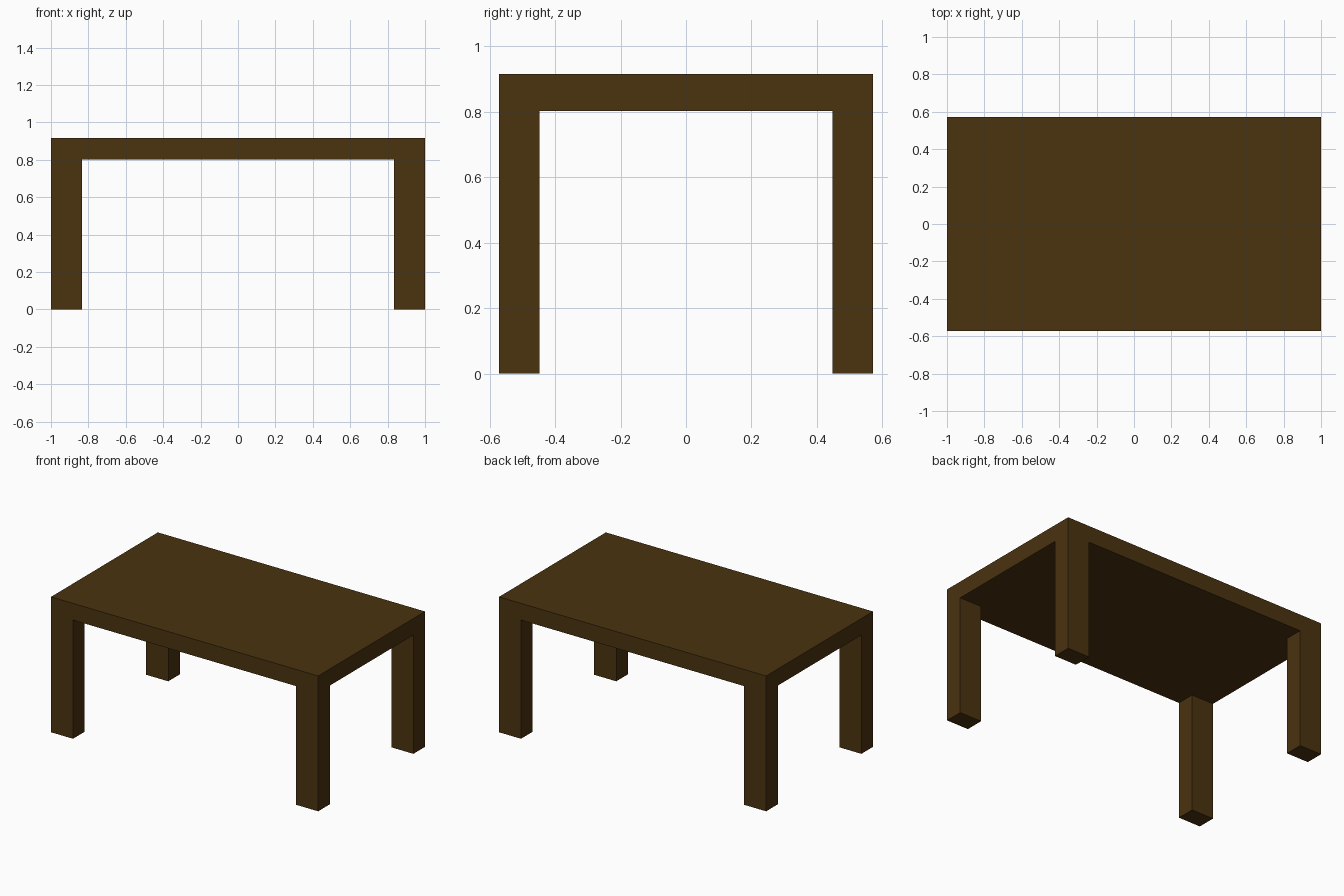
import bpy

if "Cube" in bpy.data.objects:
    bpy.data.objects.remove(bpy.data.objects["Cube"])

HX, HY = 1.0, 0.571        # half length and half depth
TOP, UNDER = 0.916, 0.803  # tabletop upper and lower heights
LX, LY = 0.165, 0.124      # leg cross-section

wood = bpy.data.materials.new("dark_wood")
wood.diffuse_color = (0.069, 0.033, 0.005, 1)
wood.use_nodes = True
wood.node_tree.nodes["Principled BSDF"].inputs["Base Color"].default_value = wood.diffuse_color


def box(name, lo, hi):
    """Box spanning two opposite corners."""
    bpy.ops.mesh.primitive_cube_add(size=1)
    ob = bpy.context.object
    ob.name = name
    for v in ob.data.vertices:
        v.co = [hi[i] if v.co[i] > 0 else lo[i] for i in range(3)]
    ob.data.materials.append(wood)
    return ob


# Tabletop slab
box("tabletop", (-HX, -HY, UNDER), (HX, HY, TOP))

# Four corner legs, flush with the tabletop edges
for side, sx in (("left", -1), ("right", 1)):
    for end, sy in (("front", -1), ("back", 1)):
        xs = sorted((sx * HX, sx * (HX - LX)))
        ys = sorted((sy * HY, sy * (HY - LY)))
        box(f"{end}_{side}_leg", (xs[0], ys[0], 0), (xs[1], ys[1], UNDER))
